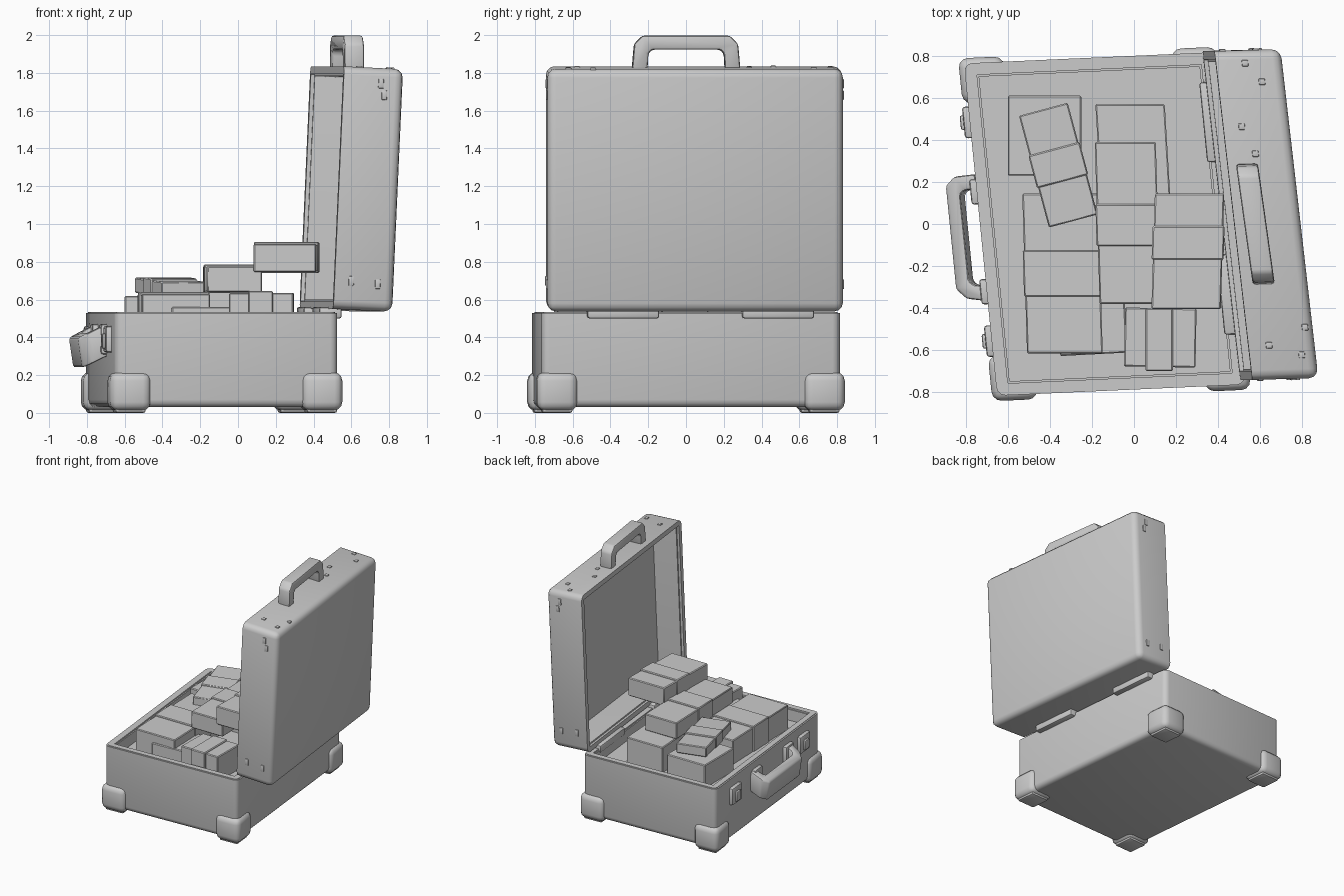
import bpy, bmesh, math
from mathutils import Matrix, Vector

if "Cube" in bpy.data.objects:
    bpy.data.objects.remove(bpy.data.objects["Cube"])

grey = bpy.data.materials.new("plain grey")
grey.diffuse_color = (0.6, 0.6, 0.6, 1)
grey.use_nodes = True
grey.node_tree.nodes["Principled BSDF"].inputs["Base Color"].default_value = grey.diffuse_color


def frame(x, y, z, o):
    """Matrix from three axis columns and an origin (axes may be slightly skewed)."""
    m = Matrix((x, y, z)).transposed().to_4x4()
    m.translation = o
    return m


def finish(bm, name, m=Matrix()):
    bm.transform(m)
    bmesh.ops.recalc_face_normals(bm, faces=bm.faces)
    me = bpy.data.meshes.new(name)
    bm.to_mesh(me)
    bm.free()
    me.materials.append(grey)
    ob = bpy.data.objects.new(name, me)
    bpy.context.collection.objects.link(ob)
    bpy.ops.object.select_all(action='DESELECT')
    ob.select_set(True)
    bpy.context.view_layer.objects.active = ob
    bpy.ops.object.shade_smooth_by_angle(angle=math.radians(35))
    return ob


def box(name, lo, hi, m=Matrix(), bevel=0.01, seg=2):
    lo, hi = Vector(lo), Vector(hi)
    bm = bmesh.new()
    bmesh.ops.create_cube(bm, size=1)
    bmesh.ops.scale(bm, vec=hi - lo, verts=bm.verts)
    bmesh.ops.translate(bm, vec=(lo + hi) / 2, verts=bm.verts)
    if bevel:
        bmesh.ops.bevel(bm, geom=bm.edges[:], offset=bevel, segments=seg,
                        profile=0.5, affect='EDGES')
    return finish(bm, name, m)


def tray(name, hx, hy, z0, z1, m, steps, bevel):
    """Rounded shell, open on local +z; steps are (inset, drop) pairs."""
    bm = bmesh.new()
    bmesh.ops.create_cube(bm, size=1)
    bmesh.ops.scale(bm, vec=(2 * hx, 2 * hy, z1 - z0), verts=bm.verts)
    bmesh.ops.translate(bm, vec=(0, 0, (z0 + z1) / 2), verts=bm.verts)
    rounded = [e for e in bm.edges if min(v.co.z for v in e.verts) < z1 - 1e-4]
    bmesh.ops.bevel(bm, geom=rounded, offset=bevel, segments=3, profile=0.5, affect='EDGES')
    bm.normal_update()
    top = max(bm.faces, key=lambda f: f.calc_center_median().z + f.normal.z)
    for inset, drop in steps:
        if inset:
            bmesh.ops.inset_region(bm, faces=[top], thickness=inset)
        if drop:
            ext = bmesh.ops.extrude_discrete_faces(bm, faces=[top])
            top = ext['faces'][0]
            bmesh.ops.translate(bm, vec=(0, 0, -drop), verts=top.verts)
    return finish(bm, name, m)


def handle(name, half, height, thick, width, m):
    """Chamfered U grip: length along local x, height along y, width along z."""
    c, i, t = 0.045, half - thick, height - thick
    right = [(half + 0.012, -0.01), (half, height - c), (half - c, height)]
    inner = [(i - 0.02, t), (i, t - 0.02), (i + 0.005, -0.01)]
    outer = right + [(-x, y) for x, y in reversed(right)]
    path = outer + [(-x, y) for x, y in reversed(inner)] + inner
    bm = bmesh.new()
    f = bm.faces.new([bm.verts.new((x, y, -width / 2)) for x, y in path])
    ext = bmesh.ops.extrude_face_region(bm, geom=[f])['geom']
    bmesh.ops.translate(bm, vec=(0, 0, width),
                        verts=[v for v in ext if isinstance(v, bmesh.types.BMVert)])
    bm.normal_update()
    bmesh.ops.recalc_face_normals(bm, faces=bm.faces)
    bmesh.ops.bevel(bm, geom=bm.edges[:], offset=0.014, segments=2, profile=0.5, affect='EDGES')
    return finish(bm, name, m)


# Lower case half: slightly skewed frame
U, V, Z = (1, 0.045, 0), (-0.1, 1, 0), (0, 0, 1)
BASE = frame(U, V, Z, (-0.14, 0, 0))
HU, HV = 0.59, 0.79
tray("case_base", HU, HV, 0.03, 0.53, BASE,
     [(0.012, -0.004), (0.045, 0.012), (0.02, 0.09)], 0.04)

# Corner guards and feet
for sx in (-1, 1):
    for sy in (-1, 1):
        cx, cy = sx * (HU - 0.083), sy * (HV - 0.083)
        box("corner_guard", (cx - 0.108, cy - 0.108, 0.012), (cx + 0.108, cy + 0.108, 0.215),
            BASE, 0.045, 3)
        box("foot", (cx - 0.08, cy - 0.08, 0), (cx + 0.08, cy + 0.08, 0.05), BASE, 0.012)

# Carry handle and latches on the left wall
handle("base_handle", 0.29, 0.135, 0.065, 0.16,
       frame((-0.1, 1, 0), (-1, 0, -0.5), (-0.15, 0, 1), (-0.725, -0.065, 0.385)))
for v in (-0.295, 0.18):
    box("handle_mount", (-HU - 0.03, v - 0.06, 0.31), (-HU + 0.02, v + 0.06, 0.47), BASE, 0.012)
for v in (-0.53, 0.51):
    box("latch", (-HU - 0.03, v - 0.075, 0.32), (-HU + 0.02, v + 0.075, 0.46), BASE, 0.014)
    box("latch_tongue", (-HU - 0.045, v - 0.035, 0.34), (-HU, v + 0.035, 0.42), BASE, 0.01)

# Open lid: local x runs up, y along the case, z towards the open side
LV, LW, LO = (-0.115, 1, 0), (0.045, 0, 1), (-1, -0.03, 0.05)
LID = frame(LW, LV, LO, (0.602, 0.045, 1.185))
tray("lid", 0.642, 0.782, -0.158, 0.158, LID, [(0.04, 0.02), (0.012, 0.21)], 0.045)
handle("lid_handle", 0.275, 0.17, 0.075, 0.105,
       frame((-0.14, 1, 0), (0, 0, 1), (1, 0.03, 0), (0.577, 0.0, 1.828)))

# Hinges between the halves
for v in (-0.36, 0.46):
    box("hinge", (HU - 0.075, v - 0.19, 0.5), (HU + 0.045, v + 0.19, 0.56), BASE, 0.012)

# Small studs on the lid edges
for u, v in ((0.02, 0.72), (-0.05, 0.63), (0.07, 0.42), (0.02, 0.29),
             (0.06, -0.62), (-0.09, -0.67), (-0.12, -0.54)):
    box("lid_top_stud", (0.635, v - 0.015, u - 0.015), (0.649, v + 0.015, u + 0.015), LID, 0.004)
for w, u in ((0.56, -0.04), (0.5, -0.06), (-0.49, 0.07), (-0.5, -0.07)):
    for s in (-1, 1):
        box("lid_side_stud", (w - 0.025, s * 0.782 - 0.007, u - 0.014),
            (w + 0.025, s * 0.782 + 0.007, u + 0.014), LID, 0.004)


def bundle(name, centre, size, z0, z1, slant=0.0, turn=0.0, band=None, tilt=0.0):
    """Paper stack with an optional wrapped band (position, width) along its length."""
    a = math.radians(turn)
    m = frame((math.cos(a), math.sin(a), 0),
              (slant - math.sin(a), math.cos(a), tilt), Z, (*centre, 0))
    hx, hy = size[0] / 2, size[1] / 2
    box(name, (-hx, -hy, z0), (hx, hy, z1), m, 0.006, 1)
    if band:
        p, w = band
        box(name + "_band", (-hx - 0.006, p - w / 2, z0 - 0.004),
            (hx + 0.006, p + w / 2, z1 + 0.01), m, 0.006, 1)


# Stacked bundles
bundle("back_left_bundle", (-0.425, 0.42), (0.35, 0.38), 0.40, 0.62)
bundle("left_bundle", (-0.34, -0.235), (0.36, 0.76), 0.40, 0.63, -0.03, 0, (0.0, 0.22))
bundle("low_bundle", (-0.2, -0.46), (0.32, 0.32), 0.40, 0.56, 0, 3)
bundle("back_bundle", (-0.005, 0.34), (0.33, 0.46), 0.40, 0.64, -0.06)
bundle("front_bundle", (0.125, -0.54), (0.34, 0.28), 0.40, 0.635, 0, -1)
bundle("front_bundle_band", (0.12, -0.55), (0.13, 0.3), 0.41, 0.645)
bundle("middle_bundle", (-0.03, 0.005), (0.29, 0.77), 0.64, 0.775, -0.03, 0, (-0.01, 0.2))
bundle("right_bundle", (0.256, -0.13), (0.33, 0.55), 0.745, 0.895, 0.03, 0, (0.04, 0.16))
bundle("tilted_bundle", (-0.36, 0.28), (0.24, 0.55), 0.625, 0.705, 0, 15, (0.0, 0.16), 0.04)
